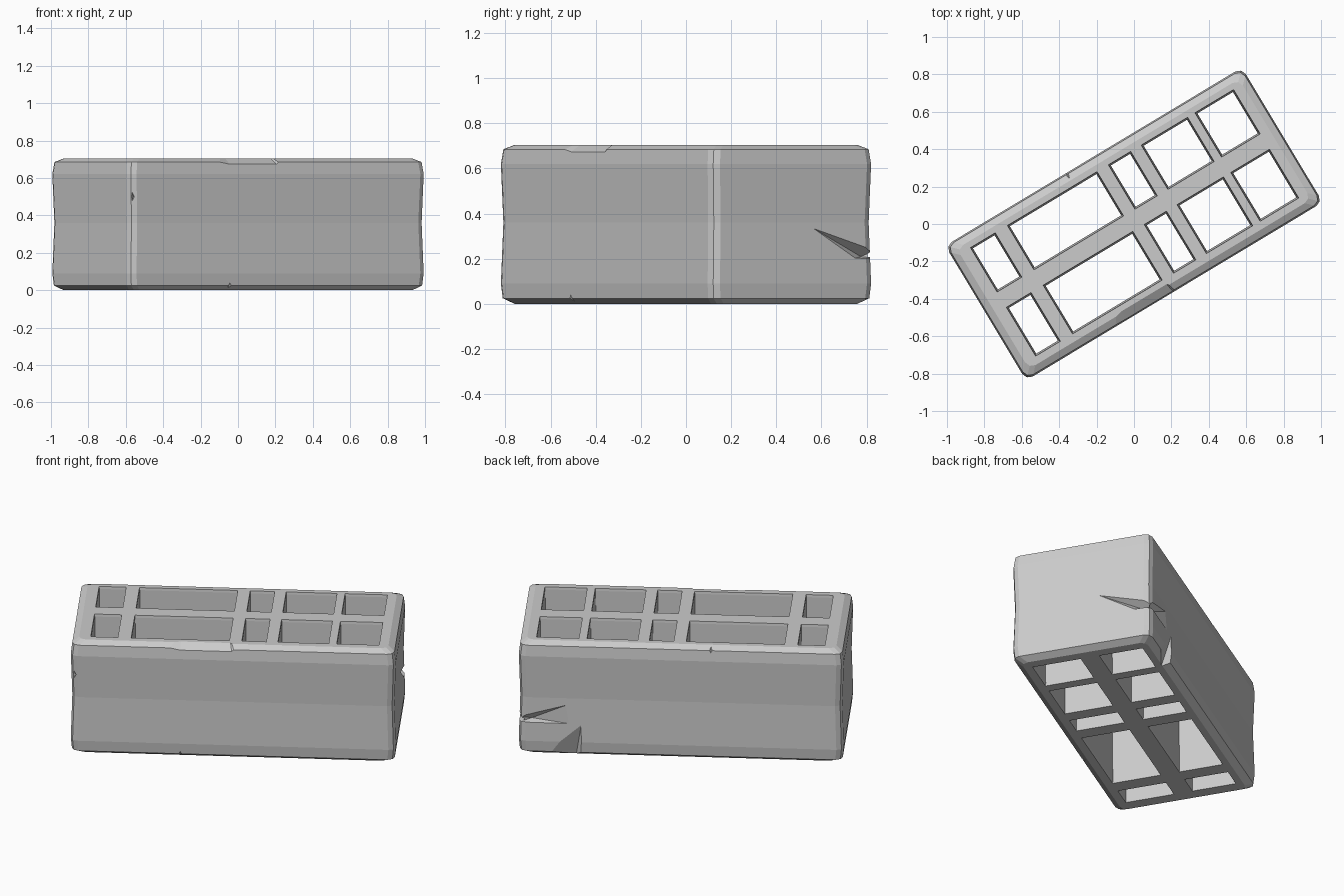
import bpy, bmesh, math
from mathutils import Vector

cube = bpy.data.objects.get("Cube")
if cube:
    bpy.data.objects.remove(cube, do_unlink=True)

mat = bpy.data.materials.new("worn grey clay")
mat.use_nodes = True
GREY = (0.6, 0.6, 0.6, 1)
mat.diffuse_color = GREY
mat.node_tree.nodes["Principled BSDF"].inputs["Base Color"].default_value = GREY

HU, HV, H = 0.925, 0.42, 0.705   # half length, half depth, height


def make_object(name, bm):
    bmesh.ops.recalc_face_normals(bm, faces=bm.faces)
    mesh = bpy.data.meshes.new(name)
    bm.to_mesh(mesh)
    bm.free()
    mesh.materials.append(mat)
    obj = bpy.data.objects.new(name, mesh)
    bpy.context.scene.collection.objects.link(obj)
    return obj


def loft(bm, rings):
    """Skin a stack of equal rings and cap both ends."""
    rows = [[bm.verts.new(p) for p in ring] for ring in rings]
    n = len(rows[0])
    for low, high in zip(rows, rows[1:]):
        for i in range(n):
            j = (i + 1) % n
            bm.faces.new((low[i], low[j], high[j], high[i]))
    bm.faces.new(rows[0][::-1])
    bm.faces.new(rows[-1])


def outline(inset, z, c=0.04):
    """Rectangle with two-step cut corners."""
    u, v = HU - inset, HV - inset
    pts = []
    for su, sv in ((1, 1), (-1, 1), (-1, -1), (1, -1)):
        corner = [(u, v - c), (u - c * 0.3, v - c * 0.3), (u - c, v)]
        if su * sv < 0:
            corner.reverse()
        pts += [(su * a, sv * b, z) for a, b in corner]
    return pts


def cutter_tool(points):
    """Convex chunk used to chip the block."""
    bm = bmesh.new()
    for p in points:
        bm.verts.new(p)
    hull = bmesh.ops.convex_hull(bm, input=bm.verts)
    spare = [g for g in hull["geom_interior"] if isinstance(g, bmesh.types.BMVert)]
    bmesh.ops.delete(bm, geom=spare, context="VERTS")
    return make_object("chip_cutter", bm)


def carve(target, cutters):
    for cutter in cutters:
        cutter.hide_render = True
        mod = target.modifiers.new("carve", "BOOLEAN")
        mod.operation = "DIFFERENCE"
        mod.solver = "EXACT"
        mod.object = cutter
    bpy.context.view_layer.update()
    graph = bpy.context.evaluated_depsgraph_get()
    result = bpy.data.meshes.new_from_object(target.evaluated_get(graph))
    target.modifiers.clear()
    target.data = result
    for cutter in cutters:
        bpy.data.objects.remove(cutter, do_unlink=True)


# Block body with softened rims and slightly hollow sides
bm = bmesh.new()
loft(bm, [outline(0.045, 0), outline(0.006, 0.025), outline(0, 0.09),
          outline(0.008, 0.36), outline(0, 0.62), outline(0.008, 0.685),
          outline(0.045, H)])
block = make_object("hollow_brick", bm)

# Two rows of tapered through-holes
SPANS = [(-0.805, -0.67), (-0.575, -0.035), (0.055, 0.175), (0.26, 0.53), (0.595, 0.817)]
ROWS = [(0.075, 0.332), (-0.325, -0.04)]
bm = bmesh.new()
for v0, v1 in ROWS:
    for u0, u1 in SPANS:
        rings = []
        for z, g in ((-0.05, 0.008), (0.015, 0.0), (H - 0.015, 0.008), (H + 0.05, 0.015)):
            rings.append([(u0 - g, v0 - g, z), (u1 + g, v0 - g, z),
                          (u1 + g, v1 + g, z), (u0 - g, v1 + g, z)])
        loft(bm, rings)
holes = make_object("hole_cutter", bm)


def edge_chip(u, side, z, width, height, depth):
    """Small wedge bitten out of a long rim; z is the rim height."""
    s = 1 if z > H / 2 else -1
    out = side * (HV + 0.02)
    return [(u - width, out, z + s * 0.03), (u + width, out, z + s * 0.03),
            (u, out, z - s * height), (u, side * (HV - depth), z + s * 0.03)]


CHIPS = [
    edge_chip(-0.30, -1, 0, 0.07, 0.07, 0.06),
    edge_chip(0.50, -1, 0, 0.2, 0.045, 0.05),
    edge_chip(-0.17, 1, H, 0.06, 0.06, 0.07),
    edge_chip(-0.82, 1, 0, 0.08, 0.05, 0.06),
    edge_chip(-0.05, 1, 0, 0.1, 0.02, 0.06),
    # Long worn strip on the front top rim
    [(-0.62, -0.45, H), (0.06, -0.45, H), (-0.3, -0.45, 0.65), (0.0, -0.45, 0.65),
     (-0.3, -0.35, H + 0.01), (-0.02, -0.35, H + 0.01), (-0.3, -0.45, H + 0.02)],
    # Broken top corner
    [(-0.96, 0.46, 0.60), (-0.96, 0.30, H + 0.01), (-0.80, 0.46, H + 0.01),
     (-0.96, 0.46, H + 0.05)],
    # Nick in a vertical corner
    [(-0.95, -0.43, 0.5), (-0.9, -0.45, 0.5), (-0.915, -0.415, 0.54),
     (-0.915, -0.415, 0.46), (-0.89, -0.395, 0.5)],
    # Crack across the end face
    [(0.93, 0.04, 0.365), (0.96, 0.46, 0.255), (0.96, 0.46, 0.195),
     (0.94, 0.3, 0.2), (0.87, 0.38, 0.21)],
    # Crack and broken flake on the back face
    [(0.57, 0.43, 0.36), (0.96, 0.44, 0.255), (0.96, 0.44, 0.2),
     (0.57, 0.43, 0.2), (0.85, 0.375, 0.215)],
    [(0.56, 0.43, 0.25), (0.56, 0.43, -0.02), (0.84, 0.43, -0.02),
     (0.60, 0.365, -0.02)],
]
carve(block, [holes] + [cutter_tool(points) for points in CHIPS])

# Turn the finished block on its base
block.rotation_euler.z = math.radians(31)
